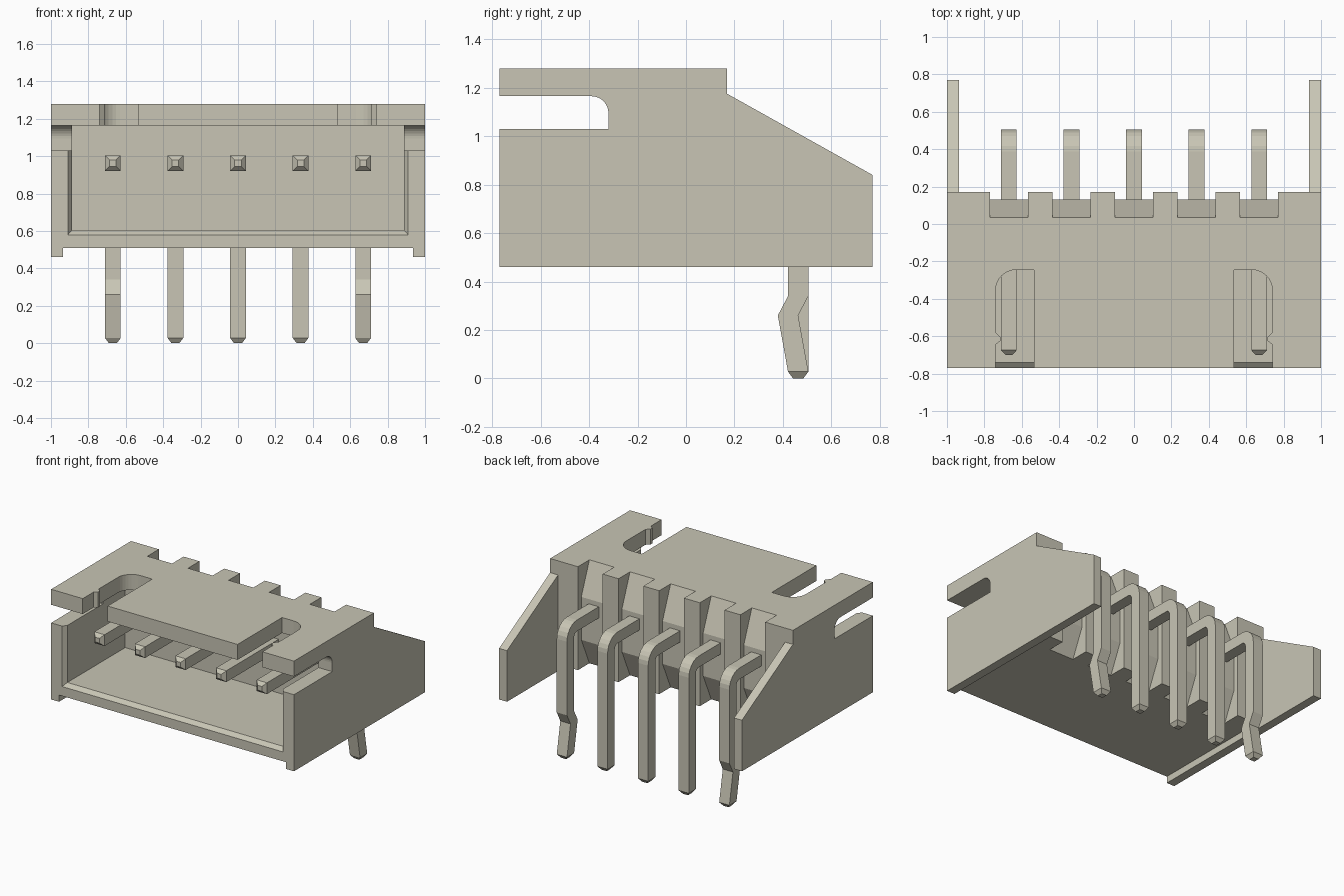
import bpy, bmesh, math
from mathutils import Vector

if "Cube" in bpy.data.objects:
    bpy.data.objects.remove(bpy.data.objects["Cube"])

mat = bpy.data.materials.new("warm_grey")
mat.use_nodes = True
COLOR = (0.58, 0.56, 0.46, 1)
mat.diffuse_color = COLOR
mat.node_tree.nodes["Principled BSDF"].inputs["Base Color"].default_value = COLOR


def loft(name, rings):
    """Closed solid through rings of equal point count, capped at both ends."""
    bm = bmesh.new()
    loops = [[bm.verts.new(p) for p in ring] for ring in rings]
    n = len(loops[0])
    for a, b in zip(loops, loops[1:]):
        for i in range(n):
            j = (i + 1) % n
            bm.faces.new((a[i], a[j], b[j], b[i]))
    bm.faces.new(loops[0])
    bm.faces.new(loops[-1])
    bmesh.ops.recalc_face_normals(bm, faces=bm.faces)
    mesh = bpy.data.meshes.new(name)
    bm.to_mesh(mesh)
    bm.free()
    mesh.materials.append(mat)
    obj = bpy.data.objects.new(name, mesh)
    bpy.context.collection.objects.link(obj)
    return obj


def prism_x(name, profile, x0, x1):
    return loft(name, [[(x, y, z) for y, z in profile] for x in (x0, x1)])


def prism_z(name, profile, z0, z1):
    return loft(name, [[(x, y, z) for x, y in profile] for z in (z0, z1)])


def arc(cx, cy, r, a0, a1, n=8):
    return [(cx + r * math.cos(math.radians(a0 + (a1 - a0) * i / n)),
             cy + r * math.sin(math.radians(a0 + (a1 - a0) * i / n))) for i in range(n + 1)]


def cut(obj, cutter):
    mod = obj.modifiers.new("cut", 'BOOLEAN')
    mod.operation = 'DIFFERENCE'
    mod.solver = 'EXACT'
    mod.object = cutter
    cutter.hide_render = True
    bpy.context.view_layer.objects.active = obj
    bpy.ops.object.modifier_apply(modifier=mod.name)
    bpy.data.objects.remove(cutter)


# Housing: side outline with the side window, extruded over the full width
outline = [(-0.77, 0.46), (0.77, 0.46), (0.77, 0.84), (0.17, 1.175), (0.17, 1.28),
           (-0.77, 1.28), (-0.77, 1.165)]
outline += arc(-0.39, 1.095, 0.07, 90, 0)
outline += [(-0.32, 1.03), (-0.77, 1.03)]
housing = prism_x("housing", outline, -1, 1)

# Open space between the rear wings, and the gap under the floor
cut(housing, prism_x("rear_gap", [(0.17, 0.3), (1, 0.3), (1, 1.5), (0.17, 1.5)], -0.935, 0.935))
cut(housing, prism_x("under_gap", [(-1, 0.3), (1, 0.3), (1, 0.51), (-1, 0.51)], -0.935, 0.935))

# Front cavity with a chamfered rim
cavity = [(-0.85, 0.91, 0.58), (-0.77, 0.91, 0.58), (-0.74, 0.887, 0.605), (-0.06, 0.887, 0.605)]
cut(housing, loft("cavity", [[(-w, y, z), (w, y, z), (w, y, 1.165), (-w, y, 1.165)]
                             for y, w, z in cavity]))

# Latch slots in the roof, with one round corner and a small nub
slot = [(0.535, -0.9), (0.74, -0.9), (0.74, -0.645), (0.715, -0.625), (0.715, -0.605),
        (0.74, -0.58)] + arc(0.63, -0.355, 0.11, 0, 90) + [(0.535, -0.245)]
for side in (-1, 1):
    cut(housing, prism_z("latch_slot", [(side * x, y) for x, y in slot], 1.1, 1.5))

# Tapered grooves in the rear wall, one per pin
PIN_X = [(i - 2) * 0.3345 for i in range(5)]
groove = [(0.3, 1.4), (0.035, 1.4), (0.035, 1.28), (0.13, 1.04), (0.13, 0.72),
          (0.035, 0.51), (0.035, 0.4), (0.3, 0.4)]
for x in PIN_X:
    cut(housing, prism_x("groove", groove, x - 0.102, x + 0.102))

# Bent pins: square section swept along a path; the outer two have a kink
H, ZC, YC, R = 0.042, 0.963, 0.463, 0.075
for k, x in enumerate(PIN_X):
    # station: y, z, section angle in degrees, scale
    path = [(-0.70, ZC, 90, 0.42), (-0.675, ZC, 90, 1)]
    path += [(y, z, a, 1) for (y, z), a in
             zip(arc(YC - R, ZC - R, R, 90, 0, 6), [90 - 15 * i for i in range(7)])]
    if k in (0, 4):
        path += [(YC, 0.34, 0, 1), (YC - 0.042, 0.26, 0, 1)]
    path += [(YC, 0.028, 0, 1), (YC, 0.0, 0, 0.5)]
    rings = []
    for y, z, a, s in path:
        n = Vector((0, math.cos(math.radians(a)), math.sin(math.radians(a)))) * H * s
        c = Vector((x, y, z))
        u = Vector((H * s, 0, 0))
        rings.append([c - u - n, c + u - n, c + u + n, c - u + n])
    loft("pin_%d" % (k + 1), rings)
